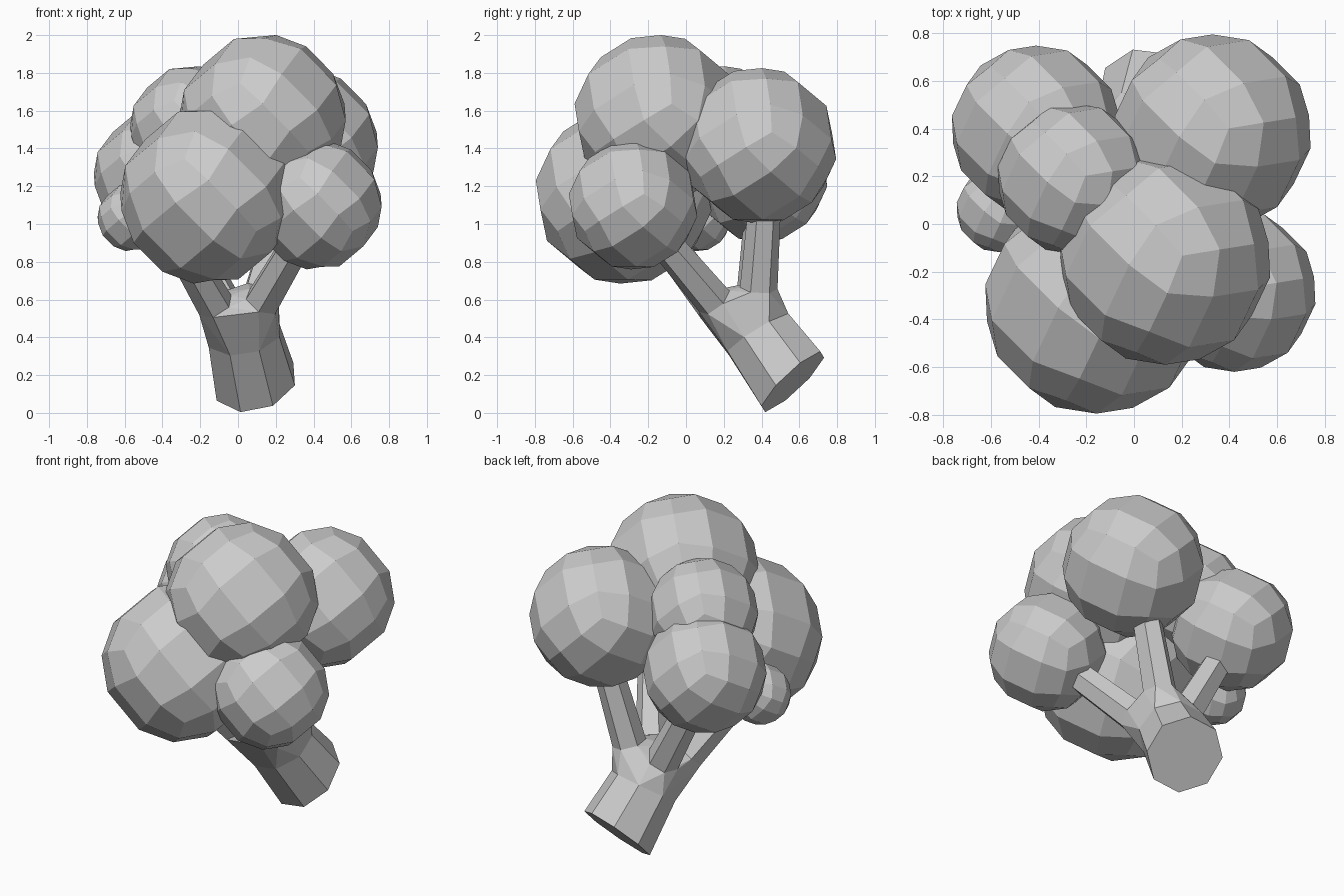
import bpy, bmesh, math
from mathutils import Vector, Matrix

if "Cube" in bpy.data.objects:
    bpy.data.objects.remove(bpy.data.objects["Cube"])

# All florets share one tilted orientation
N = Vector((0.61, -0.61, 0.51)).normalized()
R = Vector((1, 1, 0)).normalized()
U = N.cross(R)
T = math.radians(35)
X = R * math.cos(T) + U * math.sin(T)
TILT = Matrix((X, N.cross(X), N)).transposed()


def finish(bm, name):
    bmesh.ops.recalc_face_normals(bm, faces=bm.faces[:])
    mesh = bpy.data.meshes.new(name)
    bm.to_mesh(mesh)
    bm.free()
    ob = bpy.data.objects.new(name, mesh)
    bpy.context.collection.objects.link(ob)
    return ob


def ring_points(centre, axis, r, sides):
    q = Vector(axis).to_track_quat('Z', 'Y')
    angles = [2 * math.pi * (i - 0.15) / sides for i in range(sides)]
    return [Vector(centre) + q @ Vector((r * math.cos(a), r * math.sin(a), 0)) for a in angles]


def hull(name, *rings):
    """Flat-faced solid wrapped around the given rings."""
    bm = bmesh.new()
    for ring in rings:
        for p in ring:
            bm.verts.new(p)
    res = bmesh.ops.convex_hull(bm, input=bm.verts[:])
    loose = [v for v in bm.verts if not v.link_faces]
    bmesh.ops.delete(bm, geom=loose, context='VERTS')
    bmesh.ops.dissolve_limit(bm, angle_limit=math.radians(3), verts=bm.verts[:], edges=bm.edges[:])
    return finish(bm, name)


def floret(name, centre, r):
    """Low-poly quad ball."""
    bm = bmesh.new()
    bmesh.ops.create_cube(bm, size=2)
    bmesh.ops.subdivide_edges(bm, edges=bm.edges[:], cuts=2, use_grid_fill=True)
    for v in bm.verts:
        v.co = Vector(centre) + TILT @ (v.co.normalized() * r * 1.015)
    return finish(bm, name)


# Branches: shoulder on the stalk head, tip in a floret
branches = {
    "right_front_branch": ((0.13, 0.15, 0.59), (0.36, -0.18, 0.98)),
    "right_back_branch": ((0.13, 0.385, 0.66), (0.27, 0.42, 1.15)),
    "left_back_branch": ((-0.09, 0.36, 0.60), (-0.33, 0.39, 1.05)),
    "left_front_branch": ((-0.12, 0.15, 0.57), (-0.34, -0.14, 0.95)),
}
shoulders = []
for name, (a, b) in branches.items():
    axis = Vector(b) - Vector(a)
    shoulder = ring_points(a, axis, 0.10, 6)
    hull(name, shoulder, ring_points(b, axis, 0.085, 6))
    shoulders.append(shoulder)

# Leaning octagonal stalk, and the head it splits from
base = ring_points((0.09, 0.565, 0.165), (-0.22, -0.67, 0.71), 0.23, 8)
waist = ring_points((0.03, 0.385, 0.415), (-0.15, -0.50, 0.80), 0.205, 8)
hull("stalk", base, waist)
hull("stalk_head", waist, *shoulders)

# Rounded florets
florets = [
    ("top_floret", (0.13, -0.15, 1.56), 0.44),
    ("front_floret", (-0.158, -0.33, 1.15), 0.465),
    ("right_floret", (0.42, -0.28, 1.10), 0.34),
    ("back_right_floret", (0.33, 0.385, 1.415), 0.41),
    ("back_left_floret", (-0.41, 0.395, 1.26), 0.353),
    ("upper_left_floret", (-0.255, 0.19, 1.52), 0.315),
    ("small_left_floret", (-0.565, 0.06, 1.035), 0.178),
]
for args in florets:
    floret(*args)
